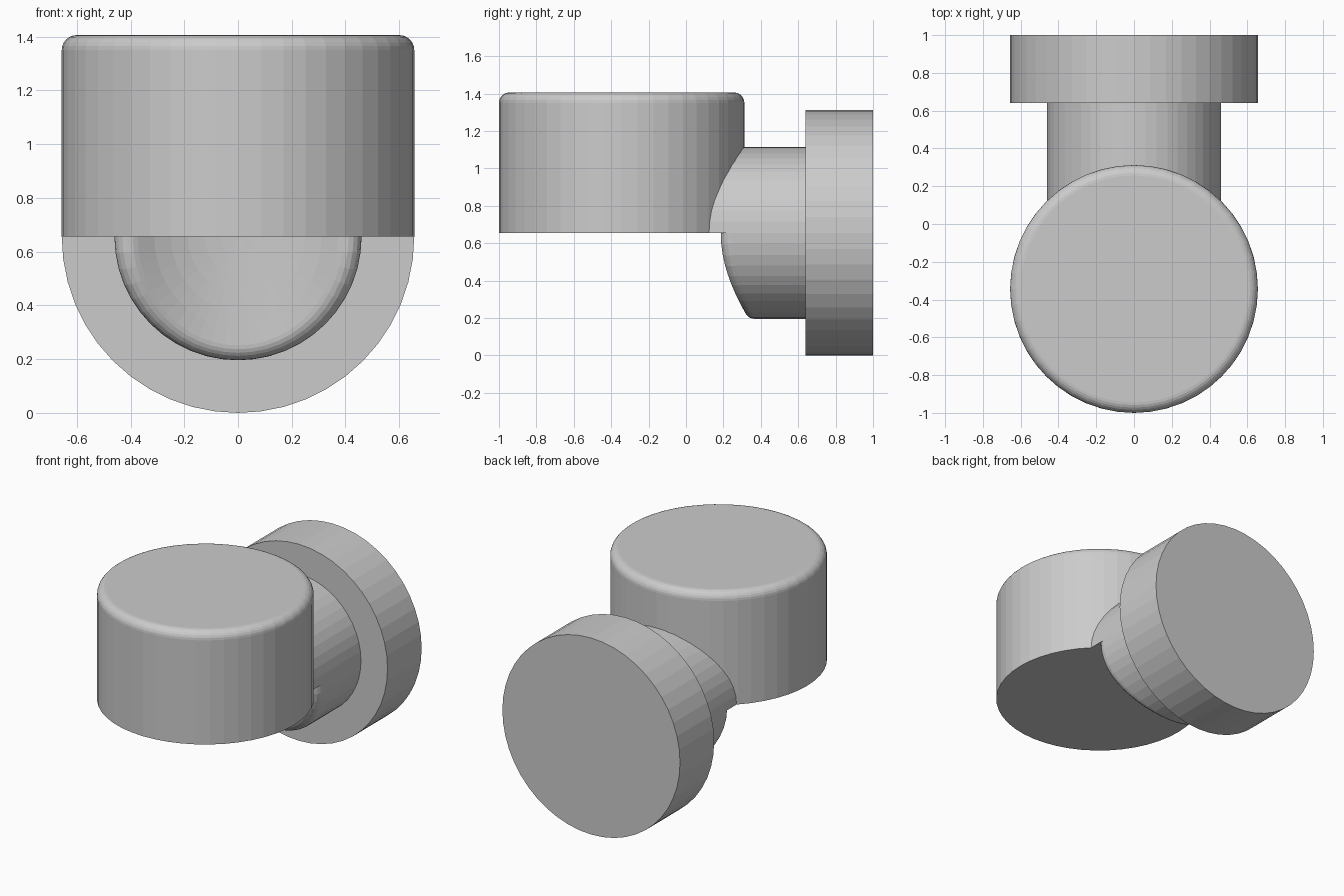
import bpy, bmesh
from math import pi, sin, cos, sqrt
from mathutils import Vector, Matrix

if "Cube" in bpy.data.objects:
    bpy.data.objects.remove(bpy.data.objects["Cube"])

R = 0.656        # cap and flange radius
A = 0.46         # neck radius
ZC = 0.656       # neck axis height, also underside of the cap
CY = -1 + R      # y of the vertical cap axis
FIL = 0.055      # fillet radius
Y_FL = 0.64      # front face of the flange
SEGS = 48


def finish(name, bm):
    bmesh.ops.remove_doubles(bm, verts=bm.verts, dist=1e-5)
    bmesh.ops.recalc_face_normals(bm, faces=bm.faces)
    me = bpy.data.meshes.new(name)
    bm.to_mesh(me)
    bm.free()
    ob = bpy.data.objects.new(name, me)
    bpy.context.collection.objects.link(ob)
    return ob


def lathe(name, profile, matrix):
    """Closed solid of revolution from (radius, height) pairs."""
    bm = bmesh.new()
    rings = [[bm.verts.new((r * cos(2 * pi * i / SEGS), r * sin(2 * pi * i / SEGS), h))
              for i in range(SEGS)] for r, h in profile]
    for a, b in zip(rings, rings[1:]):
        for i in range(SEGS):
            j = (i + 1) % SEGS
            bm.faces.new((a[i], a[j], b[j], b[i]))
    bm.faces.new(rings[0])
    bm.faces.new(rings[-1])
    bm.transform(matrix)
    return finish(name, bm)


def half_neck(name, start, rad, rho):
    """Half cylinder along y whose front end is hollowed to a vertical cylinder
    of radius rad, with a rolling-ball fillet of radius rho on the rim."""
    bm = bmesh.new()
    n = SEGS // 2
    cols = []
    for i in range(n + 1):
        a = start + pi * i / n
        out = Vector((cos(a), 0, sin(a)))
        c = out * (A - rho)
        c.y = sqrt((rad + rho) ** 2 - c.x ** 2)
        inward = Vector((-c.x, -c.y, 0)).normalized()
        pts = [Vector((A * out.x, Y_FL - CY, A * out.z))]
        steps = 6 if rho else 0
        for k in range(steps):
            pts.append(c + rho * out.slerp(inward, k / steps))
        rim = c + rho * inward
        for k in range(7):
            t = 1 - k / 6
            pts.append(Vector((rim.x * t, sqrt(rad ** 2 - (rim.x * t) ** 2), rim.z * t)))
        cols.append([bm.verts.new(p + Vector((0, CY, ZC))) for p in pts])
    for a, b in zip(cols, cols[1:]):
        for k in range(len(a) - 1):
            bm.faces.new((a[k], a[k + 1], b[k + 1], b[k]))
    # flat face on the axis plane, and the back end
    bm.faces.new(cols[0] + cols[-1][-2::-1])
    bm.faces.new([c[0] for c in cols])
    return finish(name, bm)


# Upright cap with a rounded top edge
TOP = 1.406
cap = [(R, ZC)] + [(R - FIL + FIL * cos(pi / 2 * k / 6), TOP - FIL + FIL * sin(pi / 2 * k / 6))
                   for k in range(7)]
lathe("cap", cap, Matrix.Translation((0, CY, 0)))

# Round wall flange
lathe("flange", [(R, 0), (R, 1 - Y_FL)],
      Matrix.Translation((0, 1, R)) @ Matrix.Rotation(pi / 2, 4, 'X'))

# Neck: upper half runs into the cap, lower half has a filleted hollow end
half_neck("neck_upper", 0, R - 0.004, 0)
half_neck("neck_lower", pi, R, FIL)
